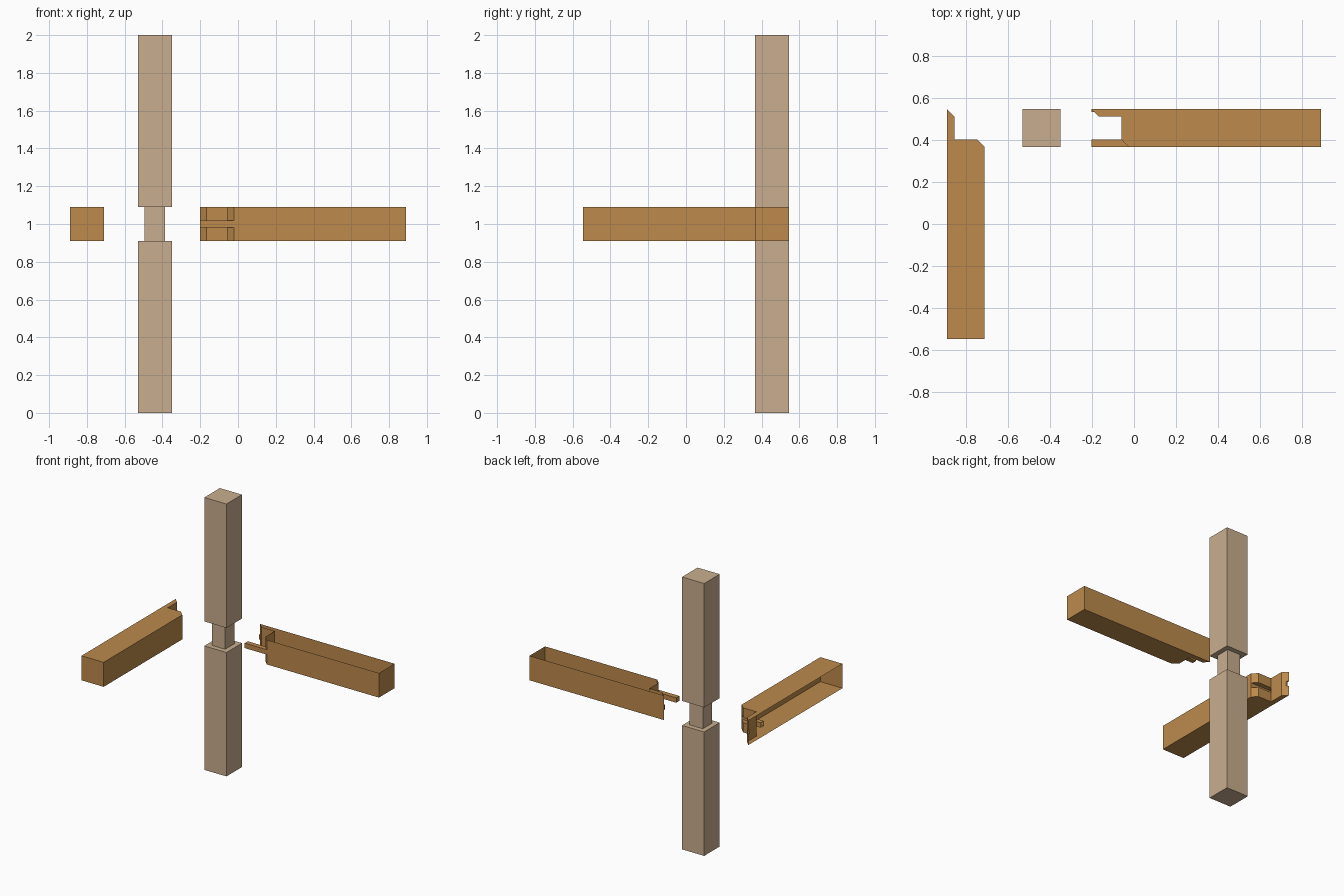
import bpy
import bmesh

cube = bpy.data.objects.get("Cube")
if cube:
    bpy.data.objects.remove(cube, do_unlink=True)

W = 0.18              # timber width
T = W / 5             # thickness of plates, prong and groove
KEY = 0.014           # depth of the small key at the mitre
XE, YE = 0.889, 0.546  # outer extents
Z0, Z1 = 1 - W / 2, 1 + W / 2
M0, M1 = 1 - T / 2, 1 + T / 2


def material(name, rgb):
    m = bpy.data.materials.new(name)
    m.use_nodes = True
    m.diffuse_color = (*rgb, 1)
    bsdf = next(n for n in m.node_tree.nodes if n.type == 'BSDF_PRINCIPLED')
    bsdf.inputs["Base Color"].default_value = (*rgb, 1)
    return m


PALE = material("pale wood", (0.584, 0.423, 0.275))
BROWN = material("brown wood", (0.507, 0.253, 0.073))


def loft(name, rings, mat):
    """Closed solid through a list of rings with equal point counts."""
    bm = bmesh.new()
    loops = [[bm.verts.new(p) for p in ring] for ring in rings]
    n = len(loops[0])
    for a, b in zip(loops, loops[1:]):
        for i in range(n):
            j = (i + 1) % n
            bm.faces.new((a[i], a[j], b[j], b[i]))
    bm.faces.new(loops[0][::-1])
    bm.faces.new(loops[-1])
    bmesh.ops.recalc_face_normals(bm, faces=bm.faces)
    me = bpy.data.meshes.new(name)
    bm.to_mesh(me)
    bm.free()
    me.materials.append(mat)
    ob = bpy.data.objects.new(name, me)
    bpy.context.scene.collection.objects.link(ob)
    return ob


def prism(name, outline, z0, z1):
    return loft(name, [[(x, y, z) for x, y in outline] for z in (z0, z1)], BROWN)


def box(x0, x1, y0, y1, z0, z1):
    return prism("helper", [(x0, y0), (x1, y0), (x1, y1), (x0, y1)], z0, z1)


def combine(ob, helpers, operation):
    """Apply booleans with the helpers, then remove them."""
    for h in helpers:
        h.hide_render = True
        mod = ob.modifiers.new("joint", 'BOOLEAN')
        mod.operation = operation
        mod.solver = 'EXACT'
        mod.object = h
    dg = bpy.context.evaluated_depsgraph_get()
    me = bpy.data.meshes.new_from_object(ob.evaluated_get(dg))
    ob.modifiers.clear()
    ob.data = me
    for h in helpers:
        bpy.data.objects.remove(h, do_unlink=True)


def open_side(ob, axis, value):
    """Leave one side of the hollow beam open."""
    bm = bmesh.new()
    bm.from_mesh(ob.data)
    side = [f for f in bm.faces
            if all(abs(v.co[axis] - value) < 1e-4 for v in f.verts)]
    bmesh.ops.delete(bm, geom=side, context='FACES')
    bm.to_mesh(ob.data)
    bm.free()


# Upright post with a narrowed neck
px, py = -0.44, YE - W / 2


def square(h, z):
    return [(px - h, py - h, z), (px + h, py - h, z),
            (px + h, py + h, z), (px - h, py + h, z)]


big, neck = W / 2, W / 2 - T
loft("post", [square(big, 0), square(big, Z0), square(neck, Z0),
              square(neck, Z1), square(big, Z1), square(big, 2)], PALE)

# Long rail: mitred back plate, chamfered shoulder, prong and key
tip = -0.2024
yf = YE - W
rail = prism("long_rail", [
    (tip + W, yf), (XE, yf), (XE, YE), (tip, YE), (tip + T, YE - T),
    (tip + W - T, YE - T), (tip + W - T, yf + T)], Z0, Z1)
prong = box(tip, tip + W + T, yf, yf + T, M0, M1)
key = box(tip, tip + T, YE - KEY, YE, M0, M1)
combine(rail, [prong, key], 'UNION')
open_side(rail, 2, Z1)

# Side rail: mitred plate, chamfered shoulder, groove and key notch
side_rail = prism("side_rail", [
    (-XE, -YE), (-XE + W, -YE), (-XE + W, yf), (-XE + W - T, yf + T),
    (-XE + T, yf + T), (-XE + T, YE - T), (-XE, YE)], Z0, Z1)
groove = box(-XE - T, -XE + W + T, yf, yf + T, M0, M1)
notch = box(-XE - T, -XE + T, YE - KEY, YE + T, M0, M1)
combine(side_rail, [groove, notch], 'DIFFERENCE')
open_side(side_rail, 0, -XE)
